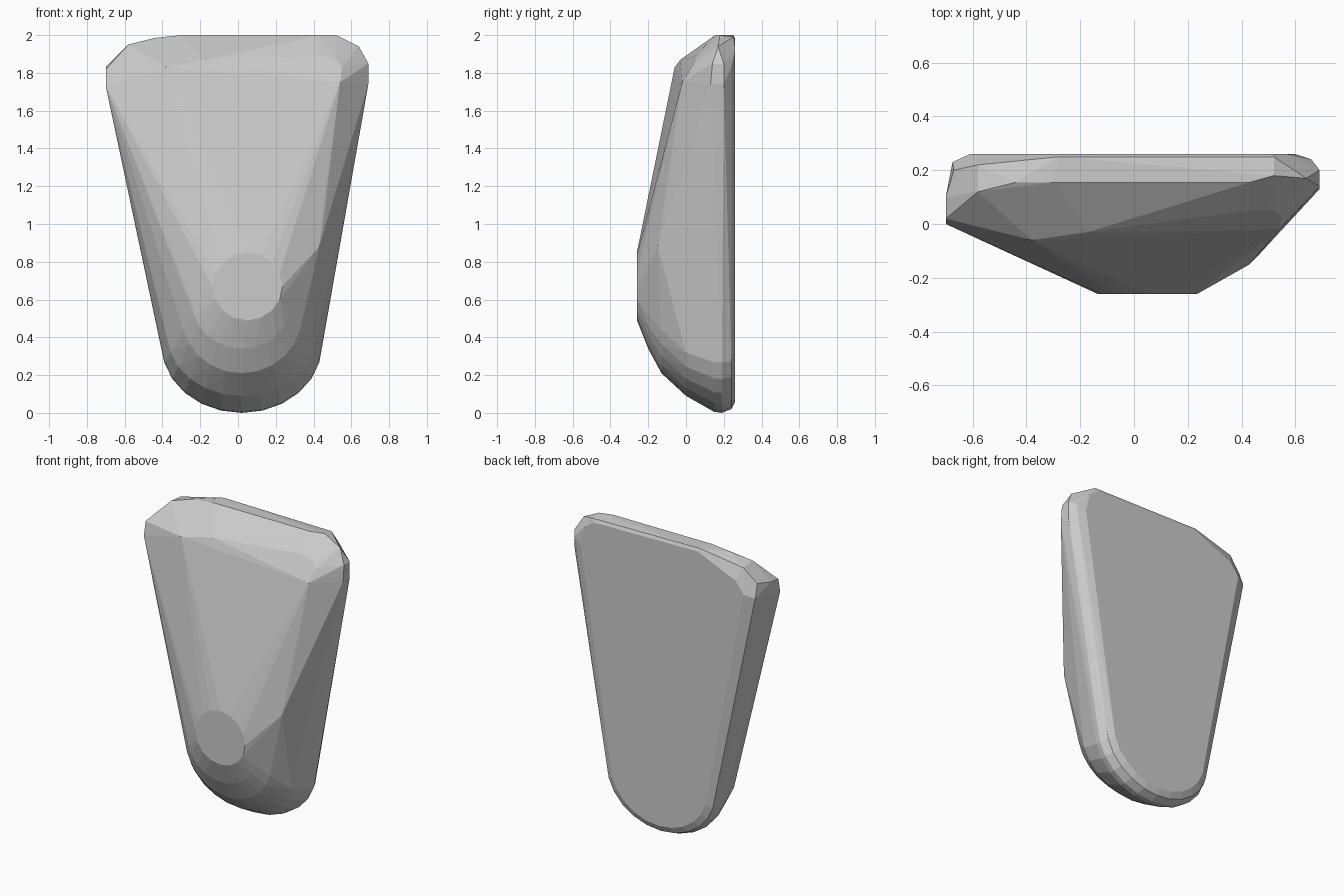
import bpy, bmesh
from math import sin, cos, radians

points = []

# Rounded lower bowl: stacked arcs (y, centre x, half width, bottom z, centre z)
for y, cx, w, zb, zc in [(0.26, 0.02, 0.36, 0.06, 0.38),
                         (0.24, 0.02, 0.40, 0.02, 0.36),
                         (0.19, 0.02, 0.425, 0.00, 0.36),
                         (0.15, 0.02, 0.42, 0.005, 0.36),
                         (0.00, 0.02, 0.39, 0.09, 0.40),
                         (-0.13, 0.02, 0.32, 0.21, 0.52),
                         (-0.20, 0.02, 0.26, 0.34, 0.58)]:
    for i in range(13):
        t = radians(-90 + 15 * i)
        points.append((cx + w * sin(t), y, zc - (zc - zb) * cos(t)))

# Round flat spot on the front
for i in range(16):
    t = radians(22.5 * i)
    points.append((0.05 + 0.185 * cos(t), -0.26, 0.67 + 0.18 * sin(t)))

# Right front ridge
points += [(0.43, -0.15, 0.88), (0.45, -0.13, 0.95)]
# Upper edge of the front slope
points += [(-0.70, 0.0, 1.73), (-0.62, 0.0, 1.77), (-0.38, -0.06, 1.83),
           (-0.17, -0.03, 1.87), (0.43, 0.05, 1.89), (0.52, 0.05, 1.87),
           (0.55, 0.03, 1.83), (0.54, -0.02, 1.75)]
# Upper left corner
points += [(-0.70, 0.02, 1.82), (-0.70, 0.10, 1.83), (-0.70, 0.10, 1.74),
           (-0.675, 0.23, 1.76), (-0.67, 0.20, 1.85), (-0.58, 0.12, 1.95),
           (-0.58, 0.22, 1.94)]
# Upper right corner
points += [(0.69, 0.13, 1.74), (0.69, 0.20, 1.74), (0.69, 0.14, 1.85),
           (0.69, 0.20, 1.85), (0.64, 0.17, 1.94), (0.66, 0.24, 1.83)]
# Top face
points += [(-0.44, 0.155, 1.985), (-0.30, 0.155, 2.0), (-0.28, 0.25, 2.0),
           (0.43, 0.155, 2.0), (0.52, 0.18, 2.0), (0.52, 0.25, 1.99)]
# Upper outline of the flat back
points += [(-0.61, 0.26, 1.78), (-0.55, 0.26, 1.86), (-0.27, 0.26, 1.98),
           (0.50, 0.26, 1.97), (0.57, 0.26, 1.92), (0.60, 0.26, 1.80)]

# Faceted convex stone
bm = bmesh.new()
for p in points:
    bm.verts.new(p)
res = bmesh.ops.convex_hull(bm, input=bm.verts[:])
loose = [v for v in bm.verts if not v.link_faces]
bmesh.ops.delete(bm, geom=loose, context='VERTS')
bmesh.ops.dissolve_limit(bm, angle_limit=radians(2), verts=bm.verts[:], edges=bm.edges[:])
bmesh.ops.recalc_face_normals(bm, faces=bm.faces[:])
mesh = bpy.data.meshes.new("stone")
bm.to_mesh(mesh)
bm.free()
stone = bpy.data.objects.new("stone", mesh)
bpy.context.collection.objects.link(stone)
